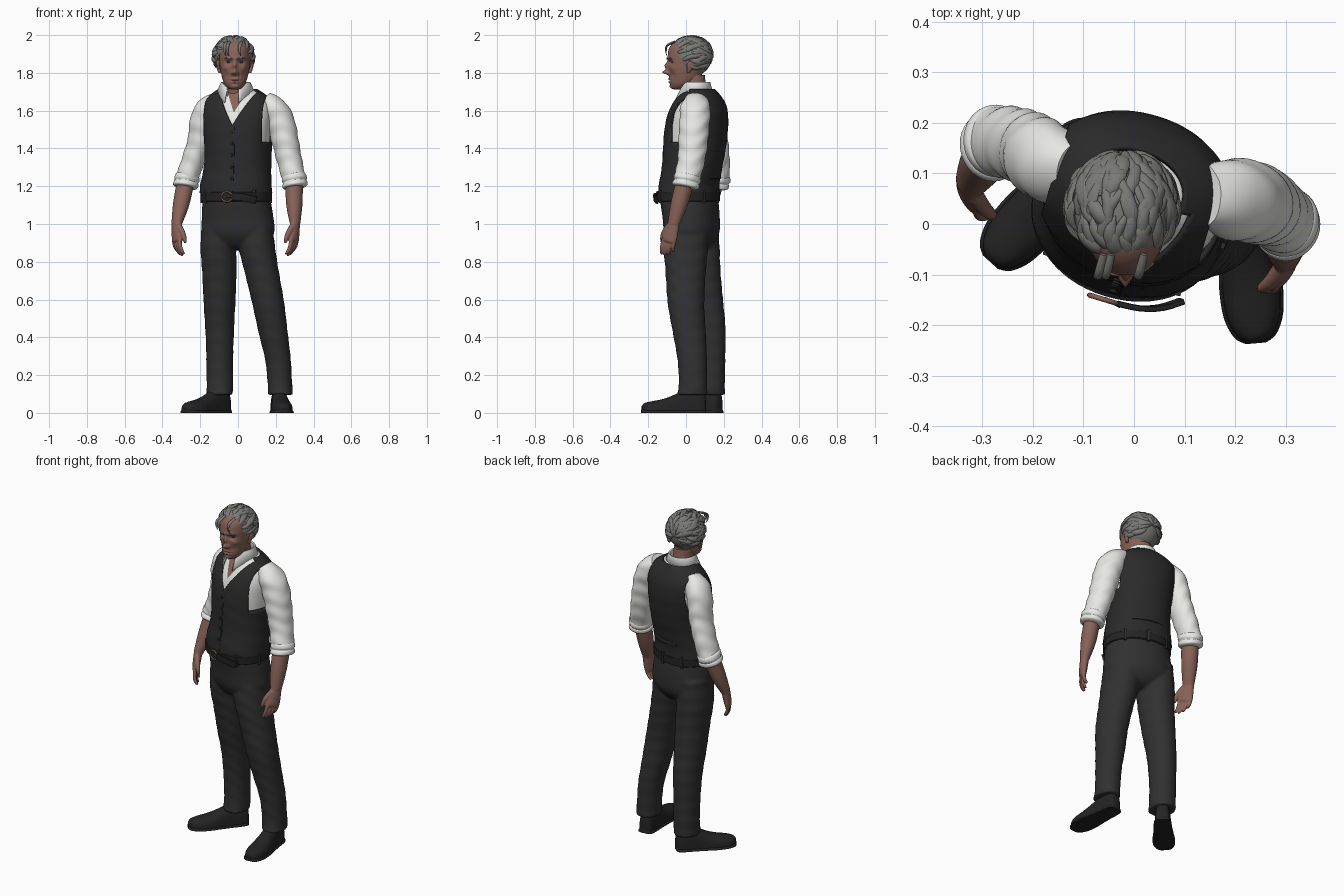
import bpy, bmesh, math, random
from math import sin, cos, pi, radians
from mathutils import Vector

if "Cube" in bpy.data.objects:
    bpy.data.objects.remove(bpy.data.objects["Cube"])

random.seed(4)
YAW = radians(-17)          # the body is turned, the head faces front


def material(name, r, g, b):
    m = bpy.data.materials.new(name)
    m.diffuse_color = (r, g, b, 1)
    m.use_nodes = True
    m.node_tree.nodes["Principled BSDF"].inputs["Base Color"].default_value = m.diffuse_color
    return m


SKIN = material("skin", .25, .125, .10)
HAIR = material("grey hair", .19, .19, .18)
WHITE = material("white cotton", .80, .80, .78)
VEST = material("vest charcoal", .023, .023, .024)
CLOTH = material("trouser charcoal", .030, .030, .031)
LEATHER = material("black leather", .017, .017, .017)
METAL = material("buckle metal", .22, .12, .09)
EYE = material("dark eye", .05, .035, .03)


def spline(pts, k):
    """Catmull-Rom through tuples of any length."""
    out, n = [], len(pts)
    for i in range(n - 1):
        a, b, c, d = pts[max(i - 1, 0)], pts[i], pts[i + 1], pts[min(i + 2, n - 1)]
        for j in range(k):
            t = j / k
            out.append(tuple(.5 * (2*q + (r - p)*t + (2*p - 5*q + 4*r - s)*t*t + (3*q - p - 3*r + s)*t**3)
                             for p, q, r, s in zip(a, b, c, d)))
    return out + [tuple(pts[-1])]


def power(v, e):
    return math.copysign(abs(v) ** e, v)


def tube(stations, seg=24, k=4, ref=None, p=2, wrinkle=0):
    """Rings of (x, y, z, rx, ry); level if ref is None, else square to the path."""
    st, rings = spline(stations, k), []
    for i, s in enumerate(st):
        X, Y = Vector((1, 0, 0)), Vector((0, 1, 0))
        if ref:
            t = (Vector(st[min(i + 1, len(st) - 1)][:3]) - Vector(st[max(i - 1, 0)][:3])).normalized()
            X = Vector(ref)
            X = (X - t * X.dot(t)).normalized()
            Y = t.cross(X)
        ring = []
        for j in range(seg):
            a = 2 * pi * j / seg
            w = 1 + wrinkle * sin(s[2] * 75 + 2.5 * sin(a + .8) + 1.5 * cos(2 * a))
            ring.append(Vector(s[:3]) + X * power(cos(a), 2 / p) * max(s[3], .0005) * w
                        + Y * power(sin(a), 2 / p) * max(s[4], .0005) * w)
        rings.append(ring)
    return rings


def finish(name, bm, mats, yaw=0, loc=(0, 0, 0), voxel=0, angle=50):
    bmesh.ops.recalc_face_normals(bm, faces=bm.faces[:])
    me = bpy.data.meshes.new(name)
    bm.to_mesh(me)
    bm.free()
    for m in mats if isinstance(mats, list) else [mats]:
        me.materials.append(m)
    me.shade_smooth()
    me.set_sharp_from_angle(angle=radians(angle))
    ob = bpy.data.objects.new(name, me)
    bpy.context.collection.objects.link(ob)
    ob.rotation_euler.z, ob.location = yaw, loc
    if voxel:               # fuse overlapping volumes into one skin
        r = ob.modifiers.new("fuse", 'REMESH')
        r.mode, r.voxel_size, r.use_smooth_shade = 'VOXEL', voxel, True
        s = ob.modifiers.new("soften", 'SMOOTH')
        s.factor, s.iterations = .5, 4
    return ob


def mesh(parts, cap=True):
    bm = bmesh.new()
    for rings in parts:
        vs = [[bm.verts.new(p) for p in r] for r in rings]
        n = len(vs[0])
        for a, b in zip(vs, vs[1:]):
            for j in range(n):
                bm.faces.new((a[j], a[(j + 1) % n], b[(j + 1) % n], b[j]))
        if cap:
            bm.faces.new(vs[0])
            bm.faces.new(vs[-1])
    return bm


def build(name, parts, mat, **kw):
    return finish(name, mesh(parts), mat, **kw)


# Torso profile in the turned frame: x, y, z, rx, ry
TORSO = [(-.015, .012, 1.165, .188, .152), (-.015, .013, 1.21, .184, .149), (-.012, .03, 1.30, .173, .150),
         (-.012, .043, 1.40, .172, .157), (-.015, .052, 1.50, .182, .158), (-.018, .06, 1.58, .189, .148),
         (-.02, .067, 1.64, .180, .125), (-.02, .067, 1.68, .145, .10), (-.02, .062, 1.71, .10, .08)]


def front_y(x, z, sign=-1):
    for a, b in zip(TORSO, TORSO[1:]):
        if a[2] <= z <= b[2]:
            t = (z - a[2]) / (b[2] - a[2])
            cx, cy, _, rx, ry = [p + (q - p) * t for p, q in zip(a, b)]
            return cy + sign * ry * math.sqrt(max(0, 1 - ((x - cx) / rx) ** 2))
    return 0


def neckline(bm, z0, slope):
    """Cut a V into the front and return the faces inside it."""
    for s in (-1, 1):
        bmesh.ops.bisect_plane(bm, geom=bm.verts[:] + bm.edges[:] + bm.faces[:],
                               plane_co=(0, 0, z0), plane_no=(1, 0, -s * slope))
    return [f for f in bm.faces if (c := f.calc_center_median()).y < .05 and abs(c.x) < (c.z - z0) * slope]


# Shirt body with open skin V at the throat
bm = mesh([tube([(x, y, z, rx - .009, ry - .009) for x, y, z, rx, ry in TORSO], 64, 6, p=2.15)])
for f in neckline(bm, 1.59, .5):
    f.material_index = 1
finish("shirt_body", bm, [WHITE, SKIN], yaw=YAW)

# Vest shell with V neck and armholes
bm = mesh([tube(TORSO, 72, 6, p=2.15, wrinkle=.004)], cap=False)
bmesh.ops.delete(bm, geom=neckline(bm, 1.52, .56), context='FACES')
for s in (-1, 1):
    bmesh.ops.bisect_plane(bm, geom=bm.verts[:] + bm.edges[:] + bm.faces[:],
                           plane_co=(-.018 + s * .158, 0, 0), plane_no=(1, 0, 0))
holes = [f for f in bm.faces if abs((c := f.calc_center_median()).x + .018) > .158 and c.z > 1.43]
bmesh.ops.delete(bm, geom=holes, context='FACES')
vest = finish("vest", bm, VEST, yaw=YAW)
sol = vest.modifiers.new("thickness", 'SOLIDIFY')
sol.thickness, sol.offset = .012, 0


def strip(name, pts, w, d, mat):
    """Flat band along a path in the turned frame."""
    return build(name, [tube([(*p, d, w) for p in pts], 12, 3, ref=(0, 1, 0), p=5)], mat, yaw=YAW)


# Vest buttons, front edge, pocket welts and back strap
for i in range(5):
    z = 1.24 + i * .062
    y = front_y(0, z) - .007
    build(f"vest_button_{i+1}", [tube([(0, y + .006, z, .008, .008), (0, y - .004, z, .008, .008),
          (0, y - .005, z, .004, .004)], 12, 1, ref=(1, 0, 0))], LEATHER, yaw=YAW)
strip("vest_front_edge", [(.014, front_y(.014, z) - .004, z) for z in (1.17, 1.25, 1.34, 1.43, 1.51)], .002, .005, VEST)
for s in (-1, 1):
    strip(f"vest_pocket_{s}", [(s * x - .01, front_y(s * x - .01, 1.29 + x * .12) - .004, 1.29 + x * .12)
                               for x in (.06, .09, .12)], .008, .005, VEST)
strip("vest_back_strap", [(x, front_y(x, 1.25, 1) + .005, 1.25) for x in (-.11, -.05, 0, .05, .10)], .011, .005, VEST)

# Collar: stand, fold and pointed fall, open at the front
bm, grid = bmesh.new(), []
for i in range(41):
    a = radians(24 + 312 * i / 40)
    f = max(0, cos(a)) ** 3
    rows = [(.066, .066, 1.68 - .03 * f), (.068, .07, 1.75 - .035 * f), (.076, .078, 1.753 - .04 * f),
            (.102 - .01 * f, .092 + .035 * f, 1.70 - .075 * f)]
    grid.append([bm.verts.new((rx * sin(a), -ry * cos(a), z)) for rx, ry, z in rows])
for a, b in zip(grid, grid[1:]):
    for j in range(3):
        bm.faces.new((a[j], b[j], b[j + 1], a[j + 1]))
col = finish("shirt_collar", bm, WHITE, yaw=radians(-12), loc=(-.012, .05, 0))
col.modifiers.new("thickness", 'SOLIDIFY').thickness = .007

# Trousers: hips and two legs fused
hips = [(-.012, .012, 1.175, .180, .150), (-.012, .015, 1.12, .183, .150), (-.010, .025, 1.04, .192, .146),
        (-.008, .03, .95, .193, .138), (-.008, .03, .89, .13, .10), (-.008, .03, .865, .05, .06)]
hips = [(x * cos(YAW) - y * sin(YAW), x * sin(YAW) + y * cos(YAW), z, rx, ry) for x, y, z, rx, ry in hips]
hip_rings = tube(hips, 40, 4, p=2.1)
for ring, s in zip(hip_rings, spline(hips, 4)):
    for p in ring:
        d = Vector((p.x - s[0], p.y - s[1]))
        p.x, p.y = s[0] + d.x * cos(YAW) - d.y * sin(YAW), s[1] + d.x * sin(YAW) + d.y * cos(YAW)
leg_l = [(-.105, .055, 1.03, .085, .115), (-.105, .06, .88, .094, .118), (-.099, .075, .75, .091, .108),
         (-.098, .10, .58, .084, .098), (-.097, .122, .44, .076, .088), (-.097, .13, .28, .071, .078),
         (-.096, .13, .15, .070, .076), (-.097, .125, .095, .070, .082)]
leg_r = [(.095, .01, 1.03, .085, .115), (.10, .0, .88, .096, .117), (.125, -.002, .75, .091, .107),
         (.16, .0, .58, .085, .097), (.187, .018, .42, .077, .087), (.212, .033, .28, .068, .078),
         (.222, .037, .15, .065, .075), (.225, .032, .095, .066, .082)]
build("trousers", [hip_rings] + [tube(l, 36, 6, p=2.1, wrinkle=.014) for l in (leg_l, leg_r)], CLOTH, voxel=.009)

# Belt, buckle, tail and loops
build("belt", [tube([(-.013, .010, z, .185 + e, .157 + e) for z, e in ((1.118, 0), (1.122, .006), (1.166, .006), (1.17, 0))],
                    64, 1, p=2.1)], LEATHER, yaw=YAW, angle=30)
frame = [(-.013 + .03 * cos(a), -.160, 1.145 + .026 * sin(a), .005, .005) for a in [pi * i / 8 for i in range(17)]]
build("belt_buckle", [tube(frame, 8, 2, ref=(0, 1, 0)), tube([(-.013, -.158, 1.145, .004, .004),
      (.022, -.163, 1.145, .004, .004)], 8, 1, ref=(0, 1, 0))], METAL, yaw=YAW)
strip("belt_tail", [(.015, -.160, 1.145), (.06, -.156, 1.143), (.10, -.142, 1.135), (.135, -.118, 1.125)], .02, .006, LEATHER)
for i, a in enumerate((-140, -90, -45, 45, 90, 140, 180)):
    x, y = -.013 + .19 * sin(radians(a)), .010 - .162 * cos(radians(a))
    strip(f"belt_loop_{i+1}", [(x, y, 1.11), (x, y, 1.18)], .008, .006, CLOTH)

# Shoes with soles
SHOE = [(.045, .012, .05), (.036, .034, .10), (0, .043, .12), (-.06, .046, .115), (-.12, .051, .085),
        (-.18, .057, .062), (-.24, .053, .05), (-.28, .036, .04), (-.295, .014, .025)]


def shoe(grow, height, z0):
    return [[Vector(((w + grow) * power(cos(a), .8), y * (1 + grow), z0 + (max(0, power(sin(a), .8)) * (height or h))))
             for a in [2 * pi * j / 28 for j in range(28)]] for y, w, h in spline(SHOE, 4)]


for side, loc, turn in (("left", (-.085, .145, 0), -42), ("right", (.215, .06, 0), 5)):
    build(f"shoe_{side}", [shoe(0, 0, .012)], LEATHER, yaw=radians(turn), loc=loc)
    build(f"shoe_sole_{side}", [shoe(.006, .022, 0)], LEATHER, yaw=radians(turn), loc=loc)

# Sleeves, rolled cuffs, forearms and hands
ARMS = {
    "left": dict(sleeve=[(-.12, .10, 1.65, .045, .06), (-.165, .12, 1.60, .066, .08), (-.19, .135, 1.53, .067, .08),
                         (-.205, .147, 1.44, .062, .076), (-.24, .16, 1.33, .060, .072), (-.272, .162, 1.235, .060, .068)],
                 fore=[(-.27, .162, 1.26), (-.30, .12, 1.11), (-.325, .08, 1.0)], knuckle=(-.324, .055, .915), s=1),
    "right": dict(sleeve=[(.14, .055, 1.66, .045, .06), (.19, .05, 1.61, .068, .08), (.225, .045, 1.54, .075, .08),
                          (.25, .038, 1.44, .071, .078), (.272, .028, 1.34, .066, .072), (.298, .005, 1.235, .062, .068)],
                  fore=[(.297, .005, 1.26), (.298, -.035, 1.11), (.302, -.066, 1.0)], knuckle=(.296, -.09, .915), s=-1)}
for side, A in ARMS.items():
    build(f"sleeve_{side}", [tube(A["sleeve"], 40, 8, ref=(1, 0, 0), wrinkle=.028)], WHITE)
    end, d = Vector(A["sleeve"][-1][:3]), Vector((-.15 * A["s"], -.2, -1)).normalized()
    build(f"cuff_{side}", [tube([(*(end + d * t), r, r * 1.08) for t, r in
          ((-.03, .052), (-.02, .064), (0, .067), (.012, .062), (.02, .066), (.036, .066), (.044, .054))],
          36, 4, ref=(1, 0, 0), wrinkle=.02)], WHITE)
    T, N = Vector((.45 * A["s"], -.9, 0)), Vector((.9 * A["s"], .45, 0))
    W, K = Vector(A["fore"][2]), Vector(A["knuckle"])
    D = (K - W).normalized()
    parts = [tube([(*p, a, b) for p, a, b in zip(A["fore"], (.050, .046, .033), (.046, .043, .026))], 24, 6, ref=T),
             tube([(*(W - D * .02), .03, .024), (*(W + D * .03), .038, .023), (*K, .043, .019),
                   (*(K + D * .012), .036, .012)], 24, 4, ref=T)]
    for i, L in enumerate((.082, .092, .086, .068)):      # fingers
        B = K + T * (.033 - .022 * i)
        path = [B - D * .02, B + D * L * .4 + N * .003, B + D * L * .75 + N * .014, B + D * L * .95 + N * .027]
        parts.append(tube([(*p, r, r) for p, r in zip(path, (.011, .0105, .0095, .006))], 12, 3, ref=T))
    th = [W + D * .01 + T * .022, W + D * .045 + T * .046 + N * .01, W + D * .08 + T * .052 + N * .02, W + D * .105 + T * .048 + N * .026]
    parts.append(tube([(*p, r, r) for p, r in zip(th, (.018, .015, .012, .007))], 12, 3, ref=N))
    build(f"forearm_and_hand_{side}", parts, SKIN, voxel=.004)

# Neck and head; the face is sculpted with soft bumps (x, z, width, height, depth)
HX = -.017
build("neck", [tube([(-.01, .065, 1.60, .065, .062), (-.012, .05, 1.68, .058, .062), (-.015, .035, 1.79, .056, .064)], 32, 4)], SKIN)
PROFILE = [(1.712, -.062, -.01, .02), (1.72, -.076, .01, .036), (1.74, -.084, .045, .054), (1.77, -.088, .075, .066),
           (1.81, -.091, .092, .075), (1.85, -.094, .11, .081), (1.90, -.096, .118, .082), (1.94, -.085, .112, .076),
           (1.97, -.055, .085, .054), (1.98, -.02, .05, .025)]
bm = mesh([tube([(HX, (f + b) / 2, z, w, (b - f) / 2) for z, f, b, w in PROFILE], 112, 9, p=2.15)])
BUMPS = [(0, 1.803, .012, .012, -.033), (0, 1.836, .010, .022, -.020), (0, 1.759, .024, .003, .006),
         (0, 1.767, .021, .005, -.007), (0, 1.751, .018, .005, -.007), (0, 1.726, .02, .010, -.007)]
for s in (-1, 1):
    BUMPS += [(s*.014, 1.798, .007, .008, -.011), (s*.033, 1.856, .017, .011, .015), (s*.03, 1.878, .026, .008, -.008),
              (s*.052, 1.825, .016, .013, -.006), (s*.045, 1.785, .014, .02, .006), (s*.026, 1.782, .005, .018, .004)]
for v in bm.verts:
    if v.co.y < -.01:
        v.co.y += sum(d * math.exp(-((v.co.x - HX - x) / sx) ** 2 - ((v.co.z - z) / sz) ** 2) for x, z, sx, sz, d in BUMPS)
finish("head", bm, SKIN, angle=80)
for s, side in ((-1, "left"), (1, "right")):
    e = HX + s * .033
    build(f"eye_{side}", [tube([(e, -.068, z, r, r * .9) for z, r in ((1.850, .002), (1.853, .010), (1.858, .010), (1.861, .002))], 14, 3)], EYE)
    build(f"eyebrow_{side}", [tube([(HX + s * x, y, z, .004, r) for x, y, z, r in
          ((.012, -.100, 1.874, .003), (.03, -.096, 1.880, .005), (.055, -.076, 1.876, .003))], 10, 5, ref=(0, 1, 0))], HAIR)
    build(f"ear_{side}", [tube([(HX + s * x, y, z, .009, r) for x, y, z, r in ((.078, .012, 1.80, .006), (.084, .018, 1.815, .013),
          (.09, .025, 1.84, .020), (.09, .028, 1.857, .016), (.086, .028, 1.866, .004))], 16, 4)], SKIN)

# Hair: a cap cut along the hairline, covered with swept-back locks
HC, HR = Vector((-.023, .028, 1.884)), Vector((.104, .108, .104))
bm = bmesh.new()
bmesh.ops.create_uvsphere(bm, u_segments=40, v_segments=28, radius=1)
for v in bm.verts:
    v.co = HC + v.co * HR
bmesh.ops.bisect_plane(bm, geom=bm.verts[:] + bm.edges[:] + bm.faces[:], plane_co=(0, -.06, 1.925),
                       plane_no=(0, 1.6, 1), clear_inner=True)
finish("hair_cap", bm, HAIR)
locks = []
while len(locks) < 130:
    a, u, ln, w = random.uniform(-2.1, 2.1), random.uniform(.45, 2.3), random.uniform(.6, 1.0), random.uniform(.009, .016)
    path = []
    for j in range(5):
        t = j / 4
        q, b = u + ln * t, a + .15 * sin(t * 3 + len(locks))
        P = HC + Vector((sin(b) * sin(q), -cos(q), cos(b) * sin(q))) * HR * (1.0 + .05 * sin(pi * t) + .025 * t)
        path.append((*P, w * (.45, 1, 1, .8, .1)[j], w * (.3, .6, .6, .5, .1)[j]))
    if all(p[2] > 1.925 - 1.6 * (p[1] + .06) and p[2] > 1.765 for p in path):
        side = Vector((cos(a), 0, -sin(a)))
        locks.append(tube(path, 8, 3, ref=side))
for x in (-.06, -.045, .02):      # loose strands on the forehead
    locks.append(tube([(x, -.06, 1.965, .008, .006), (x - .01, -.10, 1.945, .009, .006), (x - .012, -.106, 1.915, .006, .004),
                       (x - .004, -.102, 1.89, .001, .001)], 8, 3, ref=(1, 0, 0)))
build("hair_locks", locks, HAIR)
